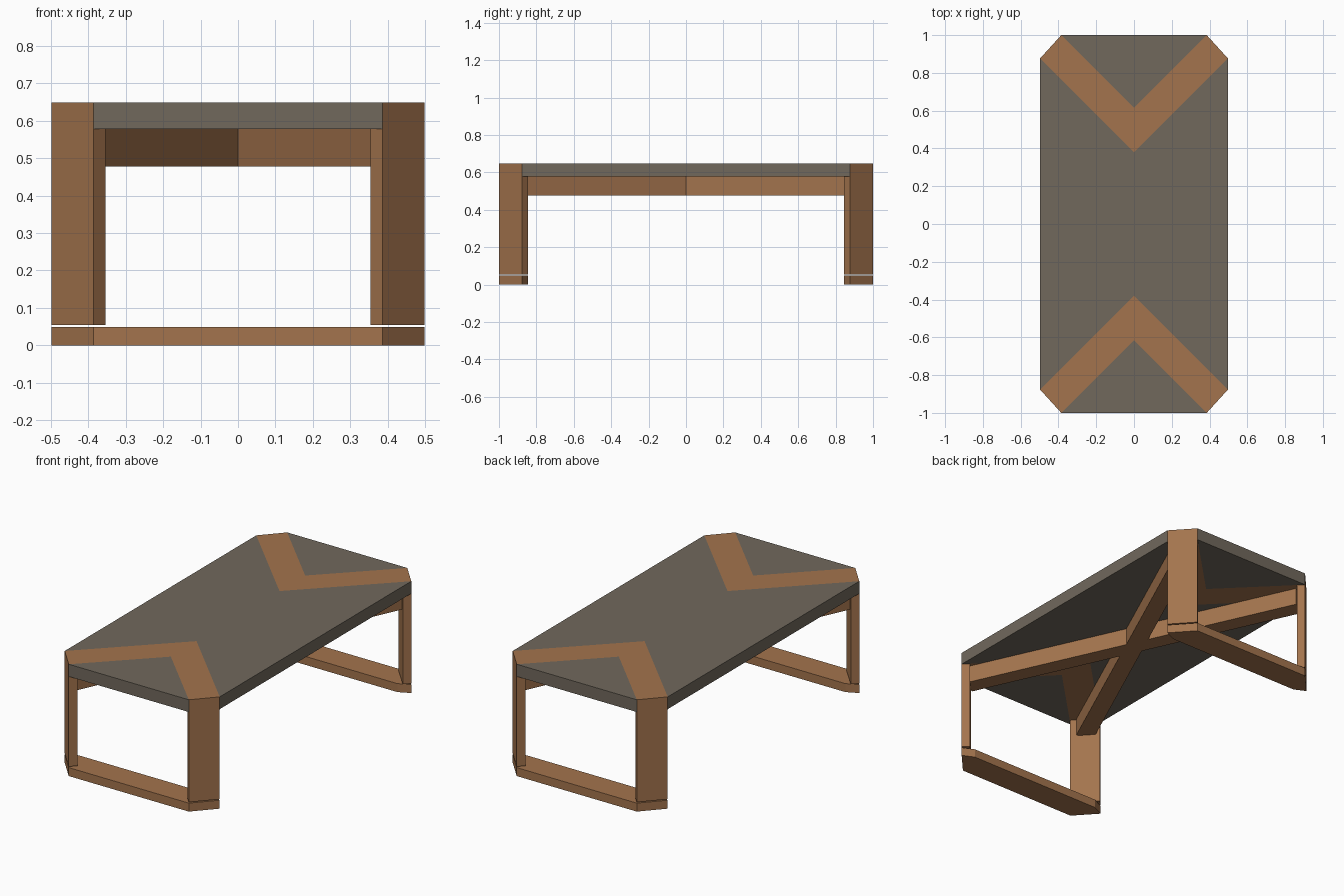
import bpy
import bmesh
from mathutils import Vector

if "Cube" in bpy.data.objects:
    bpy.data.objects.remove(bpy.data.objects["Cube"])


def make_material(name, rgb):
    mat = bpy.data.materials.new(name)
    mat.use_nodes = True
    mat.diffuse_color = (*rgb, 1)
    mat.node_tree.nodes["Principled BSDF"].inputs["Base Color"].default_value = (*rgb, 1)
    return mat


wood = make_material("warm wood", (0.37, 0.175, 0.075))
stone = make_material("grey brown panel", (0.165, 0.14, 0.108))


def prism(name, outline, low, high, mat):
    """Extrude a plan outline between two heights."""
    bm = bmesh.new()
    base = bm.faces.new([bm.verts.new((x, y, low)) for x, y in outline])
    top = bmesh.ops.extrude_face_region(bm, geom=[base])
    verts = [v for v in top["geom"] if isinstance(v, bmesh.types.BMVert)]
    bmesh.ops.translate(bm, verts=verts, vec=(0, 0, high - low))
    bmesh.ops.recalc_face_normals(bm, faces=bm.faces)
    mesh = bpy.data.meshes.new(name)
    bm.to_mesh(mesh)
    bm.free()
    mesh.materials.append(mat)
    obj = bpy.data.objects.new(name, mesh)
    bpy.context.scene.collection.objects.link(obj)
    return obj


def mirrored(points, sx, sy):
    return [(x * sx, y * sy) for x, y in points]


# Key heights and the cut corner shared by top, legs and feet
TOP, UNDER, RAIL, LEG, FOOT = 0.648, 0.577, 0.477, 0.055, 0.049
side = (0.497, 0.877)
end = (0.385, 1.0)
inner_tip, outer_tip = (0, 0.38), (0, 0.615)

# Main panel, notched at both ends
half = [side, inner_tip, (-side[0], side[1])]
prism("main_panel", half + mirrored(half, -1, -1), UNDER, TOP, stone)

for label, sy in (("front", -1), ("back", 1)):
    # Triangular end panel
    triangle = [end, outer_tip, (-end[0], end[1])]
    prism(label + "_end_panel", mirrored(triangle, 1, sy), UNDER, TOP, stone)

    # Floor rail with cut corners
    rail = [side, end, (-end[0], end[1]), (-side[0], side[1]), (-0.43, 0.845), (0.43, 0.845)]
    prism(label + "_floor_rail", mirrored(rail, 1, sy), 0, FOOT, wood)

    for hand, sx in (("left", 1), ("right", -1)):
        # Inlaid arm of the V, flush with the top
        arm = [side, end, outer_tip, inner_tip]
        prism(f"{label}_{hand}_inlay_arm", mirrored(arm, sx, sy), UNDER, TOP, wood)
        # Flat leg set across the corner
        leg = [side, end, (0.353, 0.967), (0.465, 0.845)]
        prism(f"{label}_{hand}_leg", mirrored(leg, sx, sy), LEG, UNDER, wood)

# Crossed beams under the top, halved at the middle
reach = Vector((0.418, 0.915))
across = Vector((reach.y, -reach.x)).normalized() * 0.05
beam = [reach + across, reach - across, -reach - across, -reach + across]
for name, sx in (("first_cross_beam", 1), ("second_cross_beam", -1)):
    prism(name, mirrored(beam, sx, 1), RAIL, UNDER, wood)
